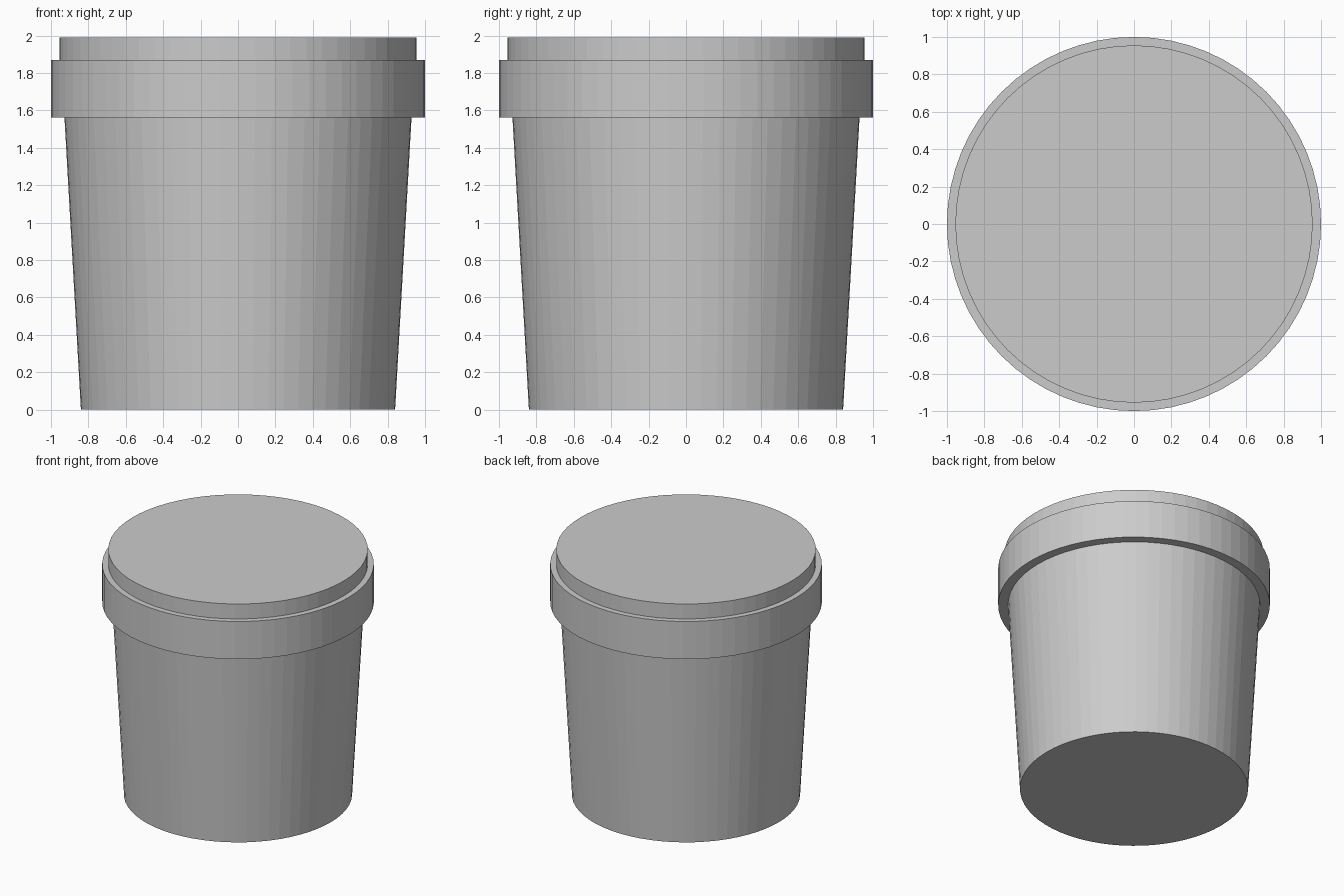
import bpy, math

if "Cube" in bpy.data.objects:
    bpy.data.objects.remove(bpy.data.objects["Cube"])

SIDES = 64

plastic = bpy.data.materials.new("grey_plastic")
plastic.diffuse_color = (0.6, 0.6, 0.6, 1)
plastic.use_nodes = True
plastic.node_tree.nodes["Principled BSDF"].inputs["Base Color"].default_value = plastic.diffuse_color


def lathe(name, profile, cap_bottom=False, cap_top=False):
    """Revolve (radius, z) points around the z axis with flat facets."""
    verts, faces = [], []
    for r, z in profile:
        for i in range(SIDES):
            a = 2 * math.pi * i / SIDES
            verts.append((r * math.cos(a), r * math.sin(a), z))
    for k in range(len(profile) - 1):
        for i in range(SIDES):
            j = (i + 1) % SIDES
            a, b = k * SIDES, (k + 1) * SIDES
            faces.append((a + i, a + j, b + j, b + i))
    if cap_bottom:
        faces.append(tuple(reversed(range(SIDES))))
    if cap_top:
        start = (len(profile) - 1) * SIDES
        faces.append(tuple(range(start, start + SIDES)))
    mesh = bpy.data.meshes.new(name)
    mesh.from_pydata(verts, [], faces)
    mesh.materials.append(plastic)
    obj = bpy.data.objects.new(name, mesh)
    bpy.context.collection.objects.link(obj)
    return obj


# Tapered tub, closed at the bottom and tucked under the lid
lathe("tub", [(0.84, 0), (0.928, 1.563)], cap_bottom=True)

# Lid: underside ledge, wide band, step, raised flat top
lathe("lid", [(0.928, 1.563), (1.0, 1.563), (1.0, 1.869),
              (0.955, 1.869), (0.955, 1.99)], cap_top=True)
